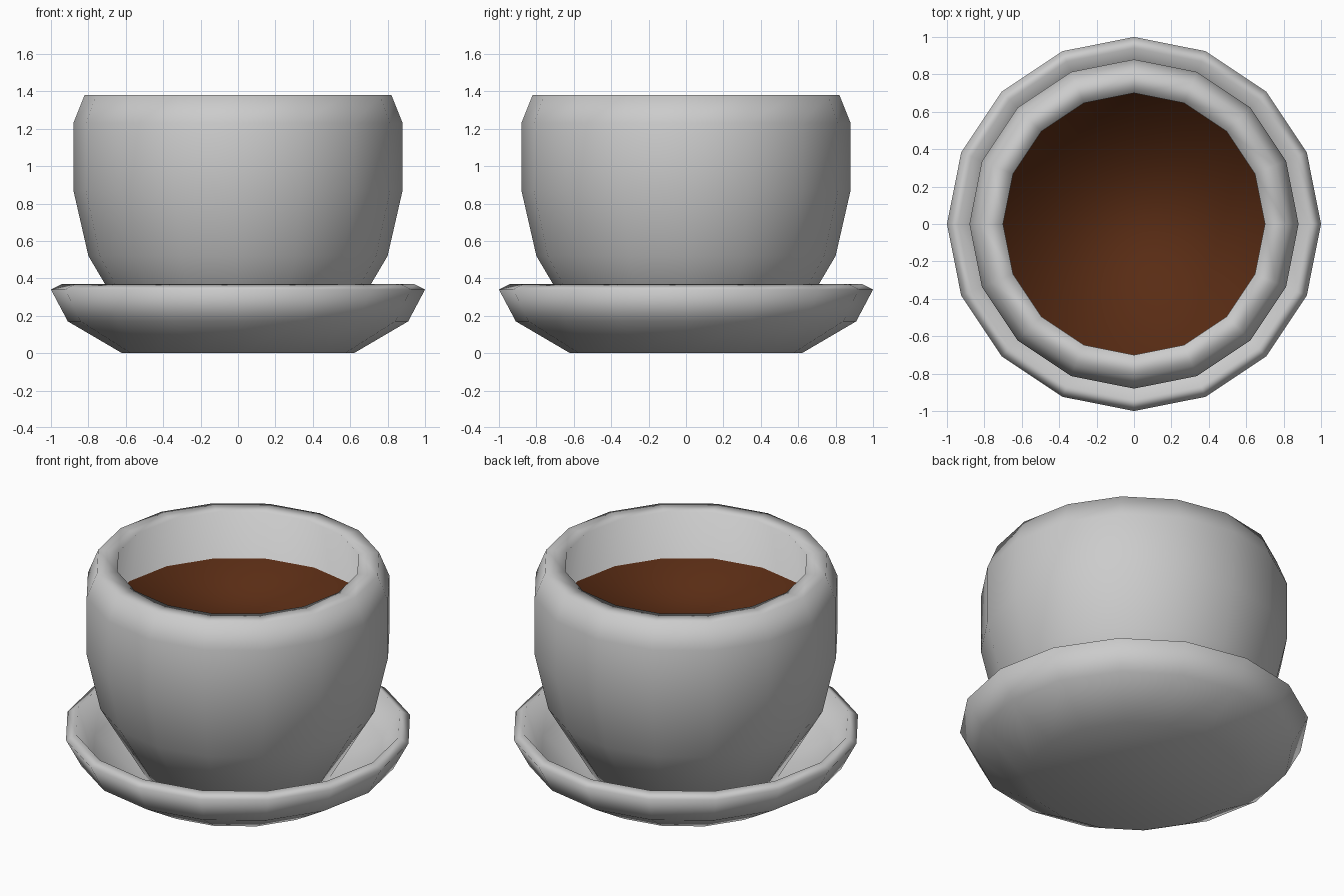
import bpy, bmesh, math

if "Cube" in bpy.data.objects:
    bpy.data.objects.remove(bpy.data.objects["Cube"])

SIDES = 16


def material(name, rgb):
    m = bpy.data.materials.new(name)
    m.diffuse_color = (*rgb, 1)
    m.use_nodes = True
    m.node_tree.nodes["Principled BSDF"].inputs["Base Color"].default_value = m.diffuse_color
    return m


clay = material("grey clay", (0.6, 0.6, 0.6))
earth = material("brown soil", (0.1, 0.025, 0.007))


def lathe(name, profile, mats, last_index=0):
    """Spin (radius, z) points into a closed, smooth, 16-sided body."""
    bm = bmesh.new()
    rings = []
    for r, z in profile:
        rings.append([bm.verts.new((r * math.cos(a), r * math.sin(a), z))
                      for a in (2 * math.pi * i / SIDES for i in range(SIDES))])
    for lo, hi in zip(rings, rings[1:]):
        for i in range(SIDES):
            j = (i + 1) % SIDES
            bm.faces.new((lo[i], lo[j], hi[j], hi[i]))
    bm.faces.new(rings[0][::-1])
    bm.faces.new(rings[-1]).material_index = last_index
    for f in bm.faces:
        f.smooth = True
    me = bpy.data.meshes.new(name)
    bm.to_mesh(me)
    bm.free()
    for m in mats:
        me.materials.append(m)
    ob = bpy.data.objects.new(name, me)
    bpy.context.collection.objects.link(ob)
    return ob


# saucer: outside up to the lip, then down to the inner floor
lathe("saucer", [(0.62, 0), (0.91, 0.17), (1.0, 0.34), (0.94, 0.37),
                 (0.84, 0.21), (0.58, 0.08)], [clay])

# pot: outside, rolled rim, inner wall, closed by the soil surface
lathe("pot_with_soil", [(0.54, 0.08), (0.80, 0.52), (0.88, 0.87), (0.88, 1.23),
                        (0.82, 1.38), (0.70, 1.38), (0.76, 1.06)],
      [clay, earth], last_index=1)
